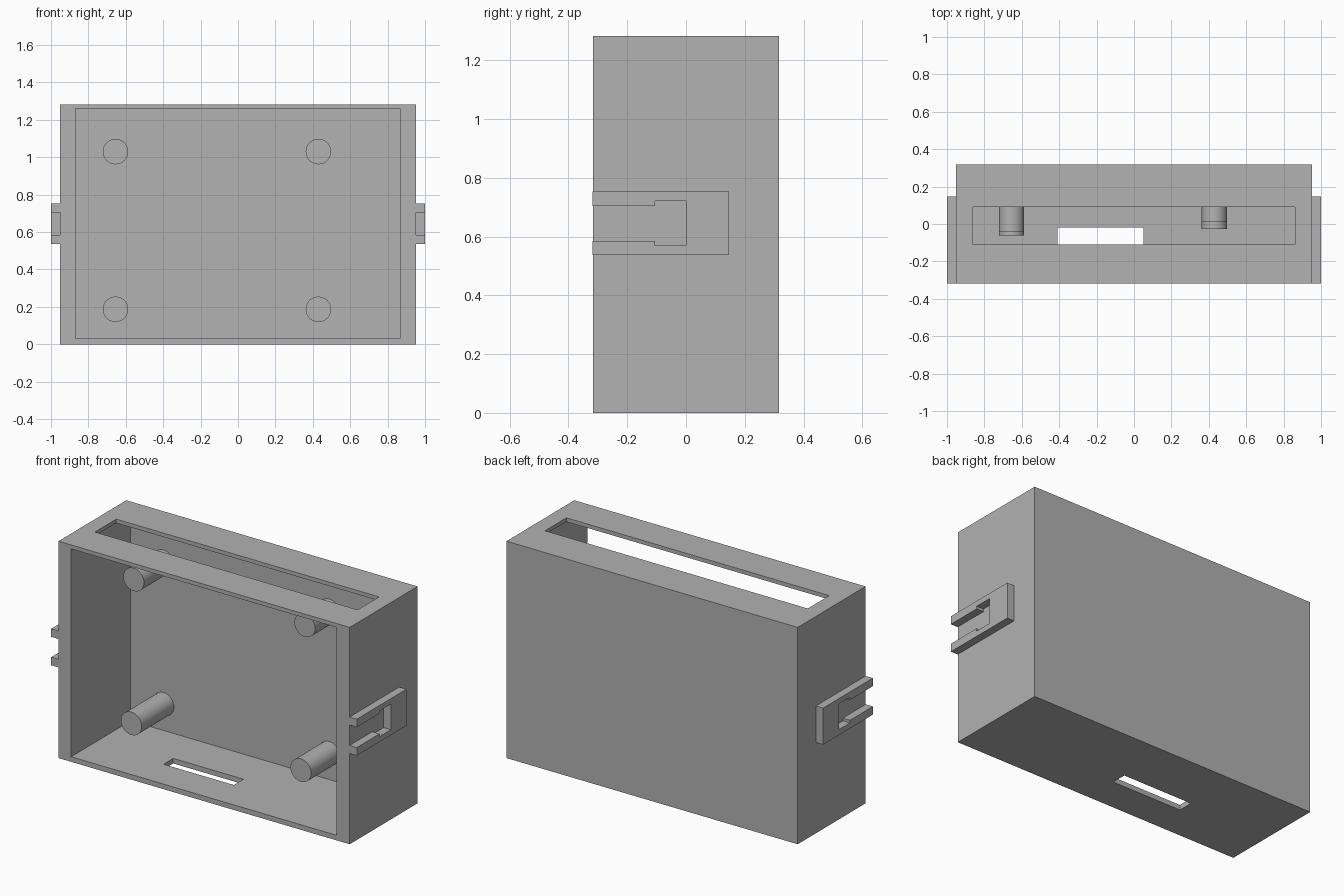
import bpy, bmesh
from mathutils import Matrix, Vector

cube = bpy.data.objects.get("Cube")
if cube:
    bpy.data.objects.remove(cube, do_unlink=True)

grey = bpy.data.materials.new("plain grey")
grey.use_nodes = True
colour = (0.445, 0.445, 0.445, 1)
grey.diffuse_color = colour
grey.node_tree.nodes["Principled BSDF"].inputs["Base Color"].default_value = colour


def finish(name, bm):
    bmesh.ops.recalc_face_normals(bm, faces=bm.faces)
    mesh = bpy.data.meshes.new(name)
    bm.to_mesh(mesh)
    bm.free()
    mesh.materials.append(grey)
    obj = bpy.data.objects.new(name, mesh)
    bpy.context.collection.objects.link(obj)
    return obj


def activate(obj):
    bpy.ops.object.select_all(action='DESELECT')
    obj.select_set(True)
    bpy.context.view_layer.objects.active = obj


def box(name, low, high):
    low, high = Vector(low), Vector(high)
    bm = bmesh.new()
    bmesh.ops.create_cube(bm, size=1, matrix=Matrix.Translation((low + high) / 2)
                          @ Matrix.Diagonal((*(high - low), 1)))
    return finish(name, bm)


def cut(target, low, high):
    cutter = box("cutter", low, high)
    cutter.hide_render = True
    mod = target.modifiers.new("cut", 'BOOLEAN')
    mod.operation = 'DIFFERENCE'
    mod.solver = 'EXACT'
    mod.object = cutter
    activate(target)
    bpy.ops.object.modifier_apply(modifier=mod.name)
    bpy.data.objects.remove(cutter, do_unlink=True)


# Open-fronted case with a long top slot and a small bottom port
BACK = 0.24
case = box("case", (-0.953, -0.317, 0), (0.953, 0.317, 1.283))
cut(case, (-0.87, -0.5, 0.03), (0.866, BACK, 1.26))
cut(case, (-0.86, -0.11, 1.2), (0.86, 0.09, 1.4))
cut(case, (-0.41, -0.11, -0.1), (0.05, -0.02, 0.1))

# Mounting posts reaching forward from the back wall
posts = {
    "upper_right_post": (-0.655, 1.03, -0.04),
    "lower_right_post": (-0.655, 0.187, -0.062),
    "upper_left_post": (0.43, 1.03, 0.01),
    "lower_left_post": (0.43, 0.187, -0.027),
}
for name, (x, z, front) in posts.items():
    end = BACK + 0.02
    bm = bmesh.new()
    bmesh.ops.create_cone(bm, cap_ends=True, segments=32, radius1=0.068, radius2=0.068,
                          depth=end - front,
                          matrix=Matrix.Translation((x, (front + end) / 2, z))
                          @ Matrix.Rotation(1.5707963, 4, 'X'))
    post = finish(name, bm)
    activate(post)
    bpy.ops.object.shade_smooth_by_angle()

# Forked clip brackets, one per side, with a slot that widens toward the back
half = [(0.147, 0.108), (-0.318, 0.108), (-0.318, 0.06), (-0.105, 0.06),
        (-0.105, 0.076), (0, 0.076)]
outline = half + [(y, -h) for y, h in reversed(half)]
for side, name in ((1, "left_clip"), (-1, "right_clip")):
    bm = bmesh.new()
    face = bm.faces.new([bm.verts.new((side * 0.95, y, 0.645 + h)) for y, h in outline])
    grown = bmesh.ops.extrude_face_region(bm, geom=[face])["geom"]
    bmesh.ops.translate(bm, vec=(side * 0.05, 0, 0),
                        verts=[v for v in grown if isinstance(v, bmesh.types.BMVert)])
    finish(name, bm)
